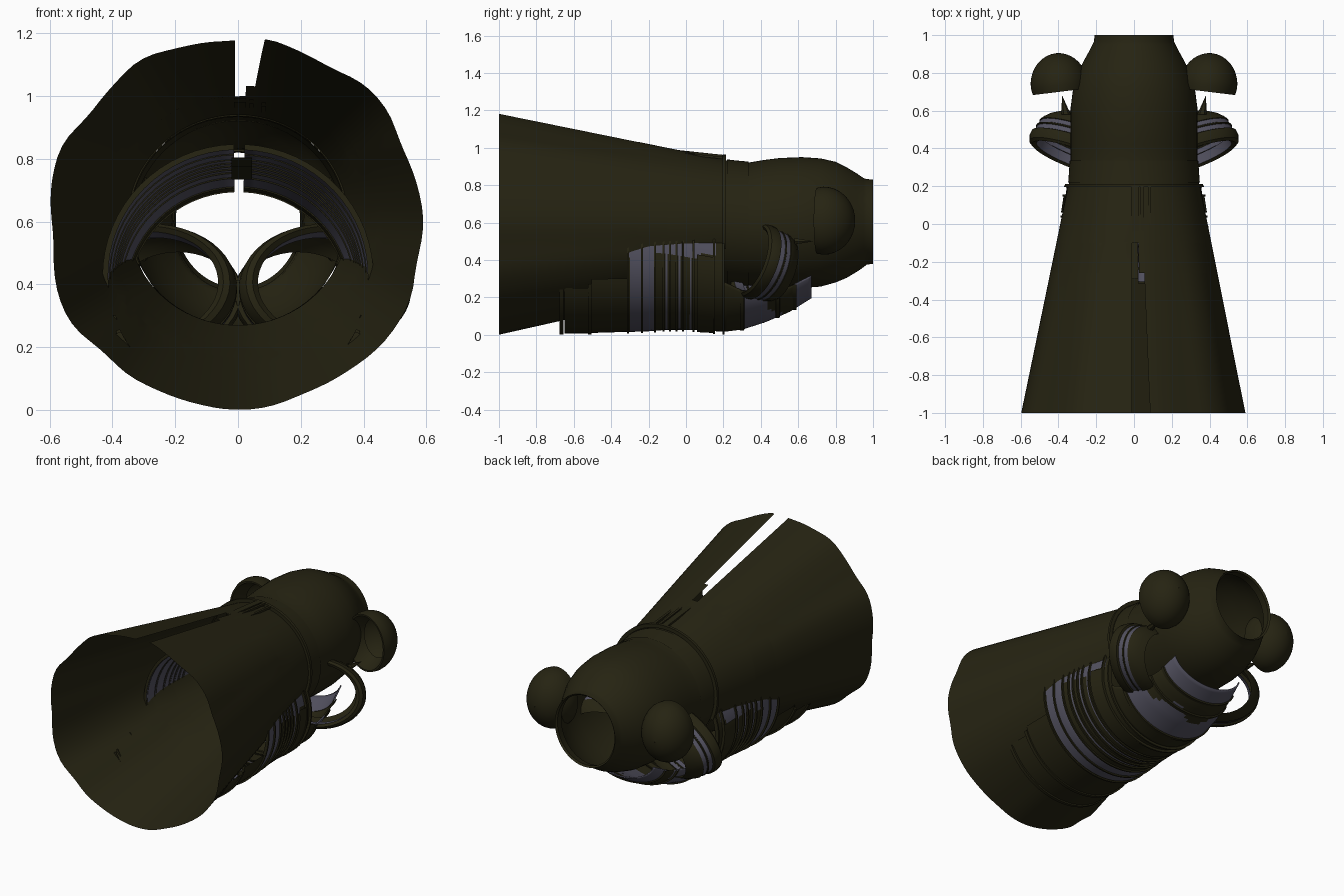
import bpy, math
from mathutils import Vector

if "Cube" in bpy.data.objects:
    bpy.data.objects.remove(bpy.data.objects["Cube"])


def material(name, rgb):
    m = bpy.data.materials.new(name)
    m.diffuse_color = (*rgb, 1)
    m.use_nodes = True
    m.node_tree.nodes["Principled BSDF"].inputs["Base Color"].default_value = m.diffuse_color
    return m


OLIVE = material("dark_olive", (0.019, 0.017, 0.006))
LILAC = material("grey_lilac", (0.085, 0.082, 0.115))


def loft(name, rings, closed=True, lilac=None, thick=0):
    """Skin a list of point rings; lilac(centre) picks the second colour."""
    n = len(rings[0])
    verts = [p for r in rings for p in r]
    faces = []
    for i in range(len(rings) - 1):
        for j in range(n if closed else n - 1):
            k = (j + 1) % n
            faces.append((i * n + j, i * n + k, (i + 1) * n + k, (i + 1) * n + j))
    me = bpy.data.meshes.new(name)
    me.from_pydata(verts, [], faces)
    me.materials.append(OLIVE)
    me.materials.append(LILAC)
    if lilac:
        for p in me.polygons:
            p.material_index = int(lilac(p.center))
    ob = bpy.data.objects.new(name, me)
    bpy.context.collection.objects.link(ob)
    if thick:
        s = ob.modifiers.new("thickness", 'SOLIDIFY')
        s.thickness = thick
        s.offset = 0
    bpy.ops.object.select_all(action='DESELECT')
    ob.select_set(True)
    bpy.context.view_layer.objects.active = ob
    bpy.ops.object.shade_smooth_by_angle(angle=math.radians(35))
    return ob


def shell(name, rows, t0=0, t1=2 * math.pi, seg=64, **kw):
    """Elliptical tube along y; rows are (y, half width, top z, bottom z)."""
    closed = t1 - t0 > 6.28
    rings = []
    for y, a, zt, zb in rows:
        ts = [t0 + (t1 - t0) * j / seg for j in range(seg if closed else seg + 1)]
        rings.append([(a * math.sin(t), y, (zt + zb) / 2 + (zt - zb) / 2 * math.cos(t))
                      for t in ts])
    return loft(name, rings, closed, **kw)


def grow(row, d, y=None):
    return (row[0] if y is None else y, row[1] + d, row[2] + d, row[3] - d)


def sample(rows, y):
    for p, q in zip(rows, rows[1:]):
        if p[0] <= y <= q[0]:
            f = (y - p[0]) / (q[0] - p[0])
            return tuple(u + (v - u) * f for u, v in zip(p, q))
    return rows[-1]


# skirt: wavy hem blending to an oval waist, open along a slit on top
HEM = [(.085, 1.185), (.2, 1.14), (.3, 1.085), (.4, 1.04), (.48, .95), (.515, .85), (.56, .75),
       (.592, .6), (.565, .46), (.55, .35), (.46, .21), (.35, .125), (.2, .05), (.1, .01), (0, 0),
       (-.15, .025), (-.27, .07), (-.35, .11), (-.43, .19), (-.53, .27), (-.575, .37),
       (-.585, .55), (-.595, .72), (-.56, .85), (-.48, .93), (-.4, 1.03), (-.31, 1.12),
       (-.2, 1.15), (-.01, 1.175)]
polar = sorted((math.atan2(x, z - .6) % (2 * math.pi), math.hypot(x, z - .6)) for x, z in HEM)
polar = [(polar[-1][0] - 2 * math.pi, polar[-1][1])] + polar + [(polar[0][0] + 2 * math.pi, polar[0][1])]


def hem_radius(t):
    for (a, r), (b, s) in zip(polar, polar[1:]):
        if a <= t <= b:
            f = (t - a) / (b - a)
            return r + (s - r) * f
    return .58


def smooth_hem(t):
    return sum(hem_radius((t + d) % (2 * math.pi)) for d in (-.06, 0, .06)) / 3


def skirt_ring(y, gap_r, gap_l, n=96):
    f = (y + 1) / 1.2
    ring = []
    for j in range(n + 1):
        r_top = .58 + (.34 - .58) * f
        t0, t1 = gap_r / r_top, 2 * math.pi - gap_l / r_top
        t = t0 + (t1 - t0) * j / n
        w = 1 / math.hypot(math.sin(t) / .35, math.cos(t) / .335)
        r = smooth_hem(t % (2 * math.pi)) * (1 - f) + w * f
        ring.append((r * math.sin(t), y, .6 + .005 * f + r * math.cos(t)))
    return ring


SLIT = [(-1, .085, .01), (-.8, .076, .01), (-.6, .068, .01), (-.4, .06, .01), (-.26, .055, .01),
        (-.259, .026, .01), (-.1, .024, .01), (-.099, 0, 0), (.05, 0, 0), (.2, 0, 0)]
loft("skirt", [skirt_ring(*s) for s in SLIT], closed=False)

# bodice with open neck
BODICE = [(.2, .345, .935, .27), (.33, .335, .92, .26), (.42, .335, .935, .255),
          (.5, .335, .945, .25), (.62, .335, .95, .25), (.72, .322, .943, .258),
          (.8, .297, .925, .28), (.86, .268, .895, .305), (.91, .24, .865, .335),
          (.95, .22, .838, .362), (.965, .213, .833, .375), (1, .208, .83, .38)]
shell("bodice", BODICE)
shell("neck_lining", [(1, .208, .83, .38), (.99, .198, .82, .39), (.94, .205, .825, .375)])
shell("waist_panel", [grow(sample(BODICE, y), .005) for y in (.22, .27, .335)])

# waist cord
shell("waist_cord", [(.195, .345, .94, .27), (.195, .366, .963, .25),
                     (.213, .366, .963, .25), (.213, .345, .94, .27)], -2.0, 2.0)

# corset tube: upper half sits inside the skirt, lower half outside it
CORSET = [(-.31, .42, .835, .018), (-.2, .41, .81, .022), (-.1, .395, .785, .03),
          (.05, .375, .74, .028), (.2, .352, .70, .02)]
shell("corset", [sample(CORSET, -.31 + .01 * i) for i in range(52)], .05, 2 * math.pi - .03,
      lilac=lambda c: -.305 < c.y < -.165 or abs(c.y + .105) < .008 or abs(c.y + .035) < .008
      or abs(c.y - .025) < .008 or (c.z > .42 and c.y < .16), thick=.006)
for i, y in enumerate((-.31, -.235, -.165, -.12, -.085, -.05, -.015, .04, .15, .2)):
    r = sample(CORSET, y)
    d = .012 if y < .1 else .018
    shell(f"corset_rib_{i}", [grow(r, -.006, y - .006), grow(r, d, y - .005),
                              grow(r, d, y + .005), grow(r, -.006, y + .006)],
          .05, 2 * math.pi - .03)
shell("corset_belt", [grow(sample(CORSET, y), .013) for y in (.06, .1, .15)],
      math.pi - 1.7, math.pi + 1.7)

# apron below the corset, made of stepped plates
APRON = [(-.68, .425, .84, .012), (-.5, .42, .84, .012), (-.31, .42, .835, .018)]
for i, (y0, y1, d, h) in enumerate(((-.675, -.655, .01, 1.12), (-.65, -.525, .004, 1.14),
                                    (-.525, -.505, .011, 1.2), (-.505, -.3, .002, 1.26))):
    a, b = sample(APRON, y0), sample(APRON, y1)
    shell(f"apron_plate_{i}", [grow(a, -.01), grow(a, d), grow(b, d), grow(b, -.01)],
          math.pi - h, math.pi + h, 40)

# bib continuing from the corset towards the neck
BIB = [(.2, .35, .7, .02), (.3, .335, .56, .032), (.42, .305, .48, .07),
       (.55, .275, .46, .125), (.67, .25, .5, .2)]
shell("bib", [sample(BIB, .2 + .47 * i / 24) for i in range(25)], math.pi - 1.35, math.pi + 1.35,
      48, lilac=lambda c: .3 < c.y < .47 + .04 * math.sin(c.x * 18) or c.y > .58, thick=.008)
for i, y in enumerate((.3, .49, .58)):
    r = sample(BIB, y)
    shell(f"bib_trim_{i}", [grow(r, 0, y - .012), grow(r, .01, y - .01),
                            grow(r, .01, y + .01), grow(r, 0, y + .012)],
          math.pi - 1.35, math.pi + 1.35, 40)


def oriented(name, centre, u, v, w, rows, side, lilac_rows=(), seg=48):
    """Rings across u and v, stepped along w; rows are (step, width, height, shift)."""
    rings = []
    for s, ru, rv, sh in rows:
        ring = []
        for j in range(seg):
            t = 2 * math.pi * j / seg
            p = centre + w * s + u * (ru * math.cos(t) - sh) + v * (rv * math.sin(t))
            ring.append((p.x * side, p.y, p.z))
        rings.append(ring)
    ob = loft(name, rings)
    for p in ob.data.polygons:
        p.material_index = int(p.index // seg in lilac_rows)


for side, tag in ((1, "right"), (-1, "left")):
    # puffed sleeve ring with rolled cuff and a lilac middle
    u = Vector((.94, .33, 0)).normalized()
    v = Vector((-.05, .28, .95)).normalized()
    w = v.cross(u).normalized()
    if w.y < 0:
        w = -w
    oriented(f"sleeve_{tag}", Vector((.29, .35, .40)), u, v, w,
             [(.05, .235, .17, 0), (.0, .24, .175, 0), (-.012, .262, .19, 0), (0, .28, .202, 0),
              (.03, .288, .207, 0), (.055, .285, .204, 0), (.06, .27, .195, 0),
              (.085, .268, .193, 0), (.088, .272, .196, 0), (.094, .272, .196, 0),
              (.097, .266, .192, 0), (.12, .26, .19, 0), (.122, .27, .195, .005),
              (.14, .265, .19, .01), (.17, .245, .18, .02), (.195, .215, .165, .03)],
             side, lilac_rows=(0, 6, 10))
    # hollow shoulder cup
    u = Vector((.98, -.12, 0)).normalized()
    v = Vector((0, 0, 1))
    w = Vector((.12, .98, 0)).normalized()
    dome = [(.06, .09, .12, 0), (.0, .125, .155, 0), (-.035, .135, .166, 0), (-.035, .145, .176, 0)]
    dome += [(.17 * math.sin(k * math.pi / 18), .152 * math.cos(k * math.pi / 18),
              .182 * math.cos(k * math.pi / 18), 0) for k in range(9)]
    dome.append((.17, .002, .002, 0))
    oriented(f"shoulder_cup_{tag}", Vector((.395, .735, .61)), u, v, w, dome, side)
    # small pointed tab behind the sleeve
    oriented(f"tab_{tag}", Vector((.36, .58, .5)), Vector((1, 0, 0)), v, Vector((.2, .98, 0)),
             [(0, .025, .02, 0), (.1, .001, .001, 0)], side, seg=6)


# fastening strips along the top of the skirt
def strip(name, x0, x1, y0, z0, y1, z1, t=.012):
    loft(name, [[(x0, y, z), (x1, y, z), (x1, y, z + t), (x0, y, z + t)]
                for y, z in ((y0, z0), (y1, z1))])


strip("slit_cover", -.012, .026, -.1, .982, .2, .95)
strip("tie_inner", .035, .05, -.07, .977, .2, .95)
strip("tie_outer", .075, .09, -.09, .968, .2, .94)
strip("corset_lace_plate", -.02, .045, -.29, .775, -.1, .735, .03)
